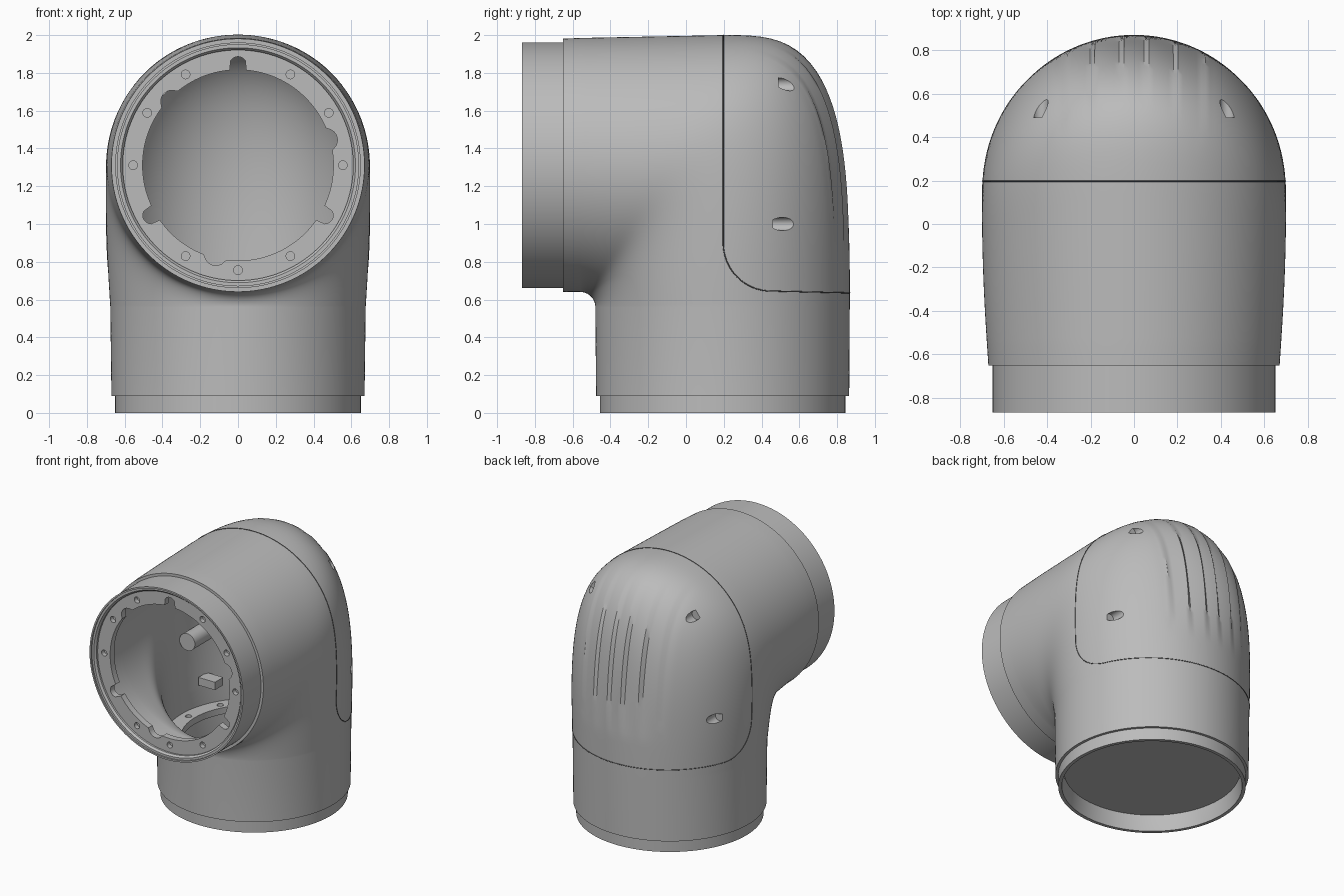
import bpy, bmesh, math
from math import sin, cos, pi, hypot, atan2, sqrt, radians
from mathutils import Matrix, Vector

if "Cube" in bpy.data.objects:
    bpy.data.objects.remove(bpy.data.objects["Cube"], do_unlink=True)


def material(name, value):
    mat = bpy.data.materials.new(name)
    mat.use_nodes = True
    colour = (value, value, value, 1)
    mat.diffuse_color = colour
    mat.node_tree.nodes["Principled BSDF"].inputs["Base Color"].default_value = colour
    return mat


GREY = material("light grey", 0.5)
SEAM = material("seam grey", 0.12)


def activate(obj):
    bpy.ops.object.select_all(action="DESELECT")
    obj.select_set(True)
    bpy.context.view_layer.objects.active = obj


def finish(name, bm, mat=GREY, smooth=True):
    bmesh.ops.recalc_face_normals(bm, faces=bm.faces)
    mesh = bpy.data.meshes.new(name)
    bm.to_mesh(mesh)
    bm.free()
    obj = bpy.data.objects.new(name, mesh)
    bpy.context.collection.objects.link(obj)
    mesh.materials.append(mat)
    if smooth:
        activate(obj)
        bpy.ops.object.shade_smooth_by_angle(angle=radians(35))
    return obj


def loft(rings):
    """Closed loop of rings, each ring a closed loop of points."""
    bm = bmesh.new()
    rows = [[bm.verts.new(p) for p in ring] for ring in rings]
    n = len(rows[0])
    for i, a in enumerate(rows):
        b = rows[(i + 1) % len(rows)]
        for j in range(n):
            k = (j + 1) % n
            bm.faces.new((a[j], a[k], b[k], b[j]))
    return bm


def add_rod(bm, start, end, radius, sides=32):
    start, end = Vector(start), Vector(end)
    axis = end - start
    turn = axis.to_track_quat("Z", "Y").to_matrix().to_4x4()
    bmesh.ops.create_cone(bm, cap_ends=True, segments=sides, radius1=radius, radius2=radius,
                          depth=axis.length, matrix=Matrix.Translation((start + end) / 2) @ turn)


def cut(obj, cutter_bm):
    cutter = finish("cutter", cutter_bm, smooth=False)
    cutter.hide_render = True
    mod = obj.modifiers.new("holes", "BOOLEAN")
    mod.operation, mod.solver, mod.object = "DIFFERENCE", "EXACT", cutter
    activate(obj)
    bpy.ops.object.modifier_apply(modifier=mod.name)
    bpy.data.objects.remove(cutter, do_unlink=True)
    activate(obj)
    bpy.ops.object.shade_smooth_by_angle(angle=radians(35))


# Elbow sections fan out around a pivot line below the inner bend
PY, PZ, BEND = -0.56, 0.56, 0.08
SIDES, STEPS, WALL = 192, 56, 0.06
TUBE_Y, TUBE_Z = 0.194, 1.311


def beyond_outline(y, z):
    height = 1.36 - 0.02 * max(0, 0.2 - y)
    return max(0, (y - 0.2) / 0.667) ** 3.2 + max(0, (z - 0.64) / height) ** 3.2 > 1


def section(theta):
    """Centre distance, half length and half width of the fan section."""
    lo, hi = 0.5, 3.0
    for _ in range(40):
        mid = (lo + hi) / 2
        if beyond_outline(PY + mid * cos(theta), PZ + mid * sin(theta)):
            hi = mid
        else:
            lo = mid
    return (lo + BEND) / 2, (lo - BEND) / 2, 0.676 + 0.024 * sin(2 * theta)


def flute(x, y, z):
    if y < 0.4 or abs(x) > 0.38:
        return 0
    rise = min(max((z - 0.85) / 1.1, 0), 1)
    return 0.028 * (1 - (x / 0.38) ** 4) * sin(pi * rise) * ((x / 0.13 + 0.5) % 1)


def fan_ring(theta, inset):
    c, h, w = section(theta)
    points = []
    for j in range(SIDES):
        a = 2 * pi * j / SIDES
        x, s = (w - inset) * sin(a), c + (h - inset) * cos(a)
        if not inset:
            s -= flute(x, PY + s * cos(theta), PZ + s * sin(theta))
        points.append((x, PY + s * cos(theta), PZ + s * sin(theta)))
    return points


def round_ring(r, y=None, z=None):
    angles = [2 * pi * j / SIDES for j in range(SIDES)]
    if y is None:
        return [(r * sin(a), TUBE_Y + r * cos(a), z) for a in angles]
    return [(r * sin(a), y, TUBE_Z + r * cos(a)) for a in angles]


# Hollow elbow body with a stepped lip at both mouths
thetas = [pi / 2 * i / STEPS for i in range(STEPS + 1)]
rings = [round_ring(r, z=z) for r, z in ((0.65, 0), (0.65, 0.09), (0.67, 0.09))]
rings += [fan_ring(t, 0) for t in thetas]
rings += [round_ring(r, y=y) for r, y in (
    (0.67, -0.65), (0.65, -0.65), (0.65, -0.867), (0.638, -0.867),
    (0.638, -0.855), (0.622, -0.855), (0.61, -0.84), (0.61, -0.65))]
rings += [fan_ring(t, WALL) for t in reversed(thetas)]
rings += [round_ring(r, z=z) for r, z in ((0.61, 0.09), (0.625, 0.0))]
body = finish("elbow_body", loft(rings), smooth=False)

# Screw recesses in the rear cover
recesses = bmesh.new()
for side in (-1, 1):
    for x, z, floor in ((0.43, 1.74, 0.49), (0.605, 1.0, 0.46)):
        add_rod(recesses, (side * x, floor, z), (side * x, 1.0, z), 0.035)
cut(body, recesses)


# Mounting flanges with a notched opening and screw holes
def opening(a):
    r = 0.505
    notches = [(90 + 120 * k, 0.53, 0.045) for k in range(3)]
    notches += [(16 + 120 * k, 0.485, 0.06) for k in range(3)]
    for angle, dist, size in notches:
        off = a - radians(angle)
        reach = size ** 2 - (dist * sin(off)) ** 2
        if reach > 0 and cos(off) > 0:
            r = max(r, dist * cos(off) + sqrt(reach))
    return r


def flange(name, matrix):
    angles = [2 * pi * j / 360 for j in range(360)]

    def circle(radius, z):
        return [(radius(a) * cos(a), radius(a) * sin(a), z) for a in angles]

    def rim(a):
        return 0.62

    obj = finish(name, loft([circle(rim, 0), circle(opening, 0),
                             circle(opening, -0.05), circle(rim, -0.05)]), smooth=False)
    holes = bmesh.new()
    for k in range(12):
        if k % 4 != 3:
            a = radians(30 * k)
            x, y = 0.555 * cos(a), 0.555 * sin(a)
            add_rod(holes, (x, y, -0.035), (x, y, 0.1), 0.023, 24)
    cut(obj, holes)
    obj.matrix_world = matrix


flange("front_flange", Matrix.Translation((0, -0.825, TUBE_Z)) @ Matrix.Rotation(pi / 2, 4, "X"))
flange("lower_flange", Matrix.Translation((0, TUBE_Y, 0.44)))

# Closing plate in the bottom mouth
plate = bmesh.new()
add_rod(plate, (0, TUBE_Y, 0.12), (0, TUBE_Y, 0.14), 0.615, 128)
finish("bottom_plate", plate)

# Screw bosses and small stops inside the housing
for side, label in ((1, "left"), (-1, "right")):
    for part, x, z, r in (("upper", 0.42, 1.73, 0.055), ("lower", 0.57, 1.0, 0.065)):
        boss = bmesh.new()
        add_rod(boss, (side * x, 0.2, z), (side * x, 0.42, z), r)
        finish(f"{label}_{part}_boss", boss)
    stop = bmesh.new()
    bmesh.ops.create_cube(stop, size=1, matrix=Matrix.Translation((side * 0.51, 0.4, 0.64))
                          @ Matrix.Diagonal((0.14, 0.1, 0.06, 1)))
    finish(f"{label}_inner_stop", stop, smooth=False)

# Fine seam around the rear cover
quarter = [pi / 2 * i / 40 for i in range(41)]
path = [(0.197, 0.9 + 1.1 * cos(t)) for t in quarter]
path += [(0.45 - 0.253 * cos(t), 0.9 - 0.255 * sin(t)) for t in quarter[1:]]
path += [(0.45 + 0.417 * sin(t), 0.645 - 0.01 * sin(t)) for t in quarter[1:]]
half = []
for y, z in path:
    c, h, w = section(atan2(z - PZ, y - PY))
    span = (hypot(y - PY, z - PZ) - c) / h
    half.append((w * sqrt(max(0, 1 - span * span)), y, z))
loop = half + [(-x, y, z) for x, y, z in reversed(half[1:-1])]
curve = bpy.data.curves.new("cover_seam", "CURVE")
curve.dimensions = "3D"
curve.bevel_depth, curve.bevel_resolution = 0.003, 1
spline = curve.splines.new("POLY")
spline.points.add(len(loop) - 1)
for point, co in zip(spline.points, loop):
    point.co = (*co, 1)
spline.use_cyclic_u = True
curve.materials.append(SEAM)
seam = bpy.data.objects.new("cover_seam", curve)
bpy.context.collection.objects.link(seam)
activate(seam)
bpy.ops.object.convert(target="MESH")
